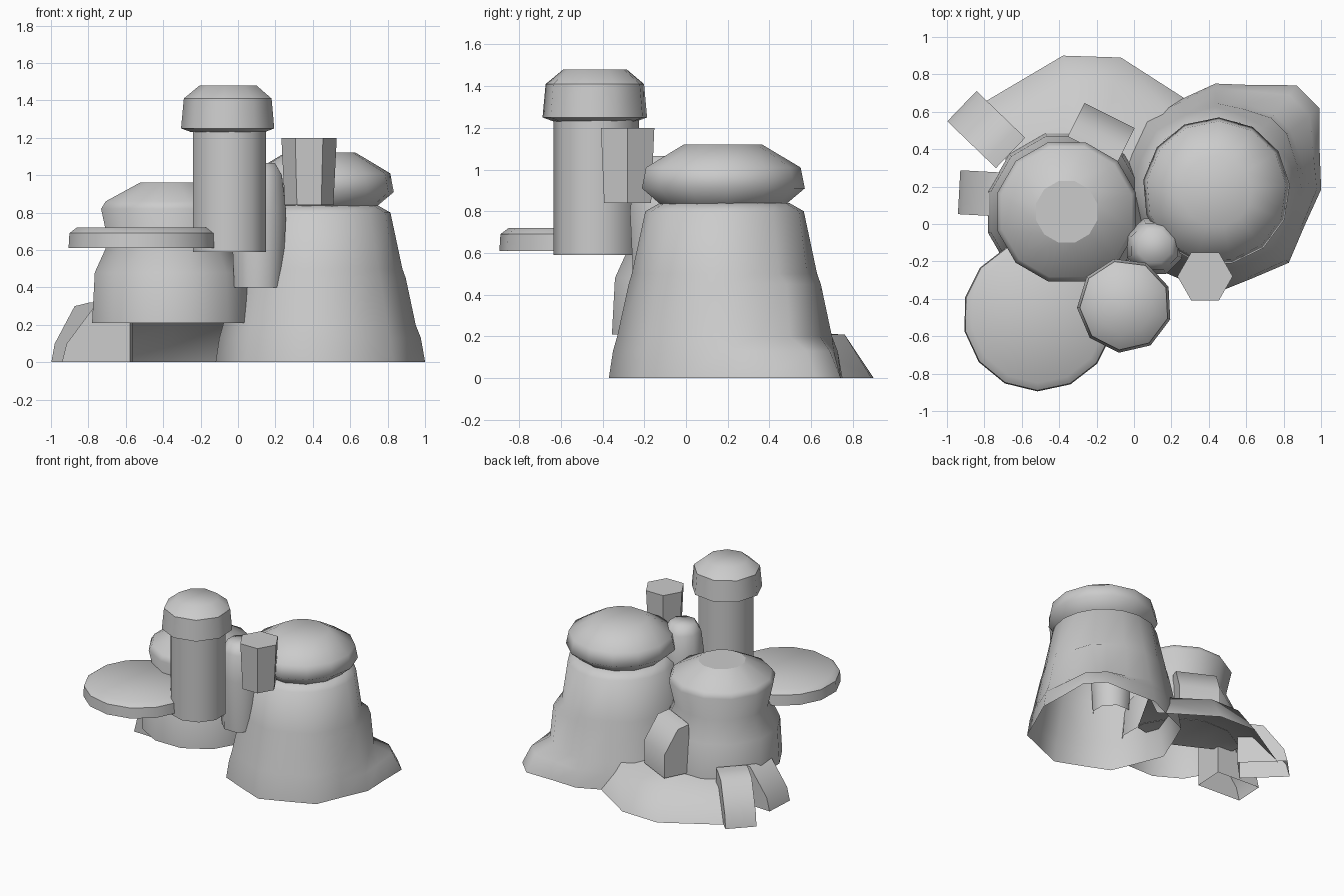
import bpy, bmesh, math
from mathutils import Vector

if "Cube" in bpy.data.objects:
    bpy.data.objects.remove(bpy.data.objects["Cube"])

stone = bpy.data.materials.new("pale_grey_stone")
stone.use_nodes = True
GREY = (0.6, 0.6, 0.6, 1)
stone.diffuse_color = GREY
stone.node_tree.nodes["Principled BSDF"].inputs["Base Color"].default_value = GREY


def finish(name, bm, angle=None):
    bmesh.ops.recalc_face_normals(bm, faces=bm.faces)
    mesh = bpy.data.meshes.new(name)
    bm.to_mesh(mesh)
    bm.free()
    mesh.materials.append(stone)
    obj = bpy.data.objects.new(name, mesh)
    bpy.context.collection.objects.link(obj)
    if angle:
        bpy.ops.object.select_all(action='DESELECT')
        obj.select_set(True)
        bpy.context.view_layer.objects.active = obj
        bpy.ops.object.shade_smooth_by_angle(angle=math.radians(angle))
    return obj


def even(sides, turn=0):
    return [turn + 360 * k / sides for k in range(sides)]


def lathe(name, centre, bearings, profile, angle=50, closed=False, swell=None):
    """Stack of polygon rings; each profile entry is (radius, height)."""
    bm = bmesh.new()
    rings = []
    for i, (r, z) in enumerate(profile):
        ring = []
        for a in map(math.radians, bearings):
            rr = r + (swell(i, a) if swell else 0)
            ring.append(bm.verts.new((centre[0] + rr * math.cos(a),
                                      centre[1] + rr * math.sin(a), z)))
        rings.append(ring)
    for lo, hi in zip(rings, rings[1:]):
        for k in range(len(lo)):
            bm.faces.new((lo[k - 1], lo[k], hi[k], hi[k - 1]))
    bm.faces.new(rings[-1])
    if closed:
        bm.faces.new(rings[0])
    return finish(name, bm, angle)


def buttress(name, start, end, width, profile):
    """Side profile of (fraction along, height), extruded, open underneath."""
    a, b = Vector((*start, 0)), Vector((*end, 0))
    side = (b - a).normalized().cross(Vector((0, 0, 1))) * width / 2
    bm = bmesh.new()
    left, right = ([bm.verts.new(a.lerp(b, t) + s + Vector((0, 0, z)))
                    for t, z in profile] for s in (side, -side))
    bm.faces.new(left)
    bm.faces.new(right)
    for k in range(len(profile) - 1):
        bm.faces.new((left[k], left[k + 1], right[k + 1], right[k]))
    return finish(name, bm, 50)


# Large tower: eight-sided foot, rocky steps at its back left corner
STEPS = (0.17, 0.12, 0.0, 0.03, -0.02, 0, 0)
FLATS = (0.04, 0.033, 0.03, 0.018, 0.015, 0, 0)


def rock(i, a):
    corner = max(0, math.cos(a - math.radians(45))) ** 8
    return STEPS[i] * corner - FLATS[i] * math.sin(4 * a) ** 2


lathe("large_tower", (0.435, 0.185),
      [0, 20, 38, 52, 70] + [90 + 22.5 * k for k in range(12)],
      [(0.555, 0), (0.535, 0.13), (0.515, 0.2), (0.46, 0.45), (0.445, 0.5),
       (0.38, 0.8), (0.31, 0.84)], angle=70, swell=rock)
lathe("large_tower_dome", (0.44, 0.175), even(13, 5),
      [(0.3, 0.83), (0.395, 0.91), (0.375, 1.01), (0.19, 1.12)], angle=100)

# Domed house with a bulging drum, pinched waist and flat crown
house = lathe("domed_house", (-0.36, 0.065), even(12, 15),
              [(0.435, 0.21), (0.42, 0.48), (0.345, 0.64), (0.385, 0.82),
               (0.36, 0.86), (0.17, 0.96)], angle=80)
for face in house.data.polygons:
    if len(face.vertices) > 4:
        face.use_smooth = False

# Landing disc
lathe("landing_disc", (-0.51, -0.49), even(14, 12),
      [(0.405, 0.61), (0.4, 0.69), (0.36, 0.72)], angle=43, closed=True)

# Tall round tower with an overhanging cap
lathe("round_tower", (-0.045, -0.43), even(10, 18), [(0.205, 0.59), (0.205, 1.24)])
lathe("round_tower_cap", (-0.05, -0.435), even(9, 23),
      [(0.2, 1.23), (0.255, 1.25), (0.24, 1.41), (0.155, 1.48)],
      angle=43, closed=True)

# Slim column and six-sided chimney
lathe("slim_column", (0.11, -0.12), even(8, 22),
      [(0.14, 0.4), (0.16, 0.8), (0.135, 1.0), (0.095, 1.065)], angle=70)
lathe("chimney", (0.38, -0.28), even(6), [(0.13, 0.84), (0.148, 1.2)],
      angle=None, closed=True)

# Sloping skirt behind the house, running in beneath it
bm = bmesh.new()
foot = [(-0.82, 0.64), (-0.38, 0.9), (-0.07, 0.89), (0.32, 0.64)]
brow = [(-0.68, 0.52), (-0.34, 0.76), (-0.1, 0.76), (0.28, 0.5)]
root = [(-0.69, 0.28), (-0.45, 0.15), (-0.25, 0.05), (0.05, 0.1)]
rows = [[bm.verts.new((x, y, z)) for x, y in row]
        for row, z in ((foot, 0), (brow, 0.21), (root, 0.215))]
for low, high in zip(rows, rows[1:]):
    for k in range(len(low) - 1):
        bm.faces.new((low[k], low[k + 1], high[k + 1], high[k]))
finish("rear_skirt", bm, 60)

# Buttresses around the house
ARCH = [(0, 0), (0, 0.32), (0.2, 0.32), (0.52, 0.3), (0.93, 0.1), (1, 0)]
buttress("rear_right_buttress", (-0.66, 0.38), (-0.92, 0.63), 0.225, ARCH)
buttress("right_buttress", (-0.57, 0.15), (-0.935, 0.17), 0.235, ARCH)
buttress("rear_buttress", (-0.22, 0.4), (-0.13, 0.58), 0.3,
         [(0, 0.22), (0, 0.6), (0.45, 0.58), (1, 0.4), (1, 0.22)])
